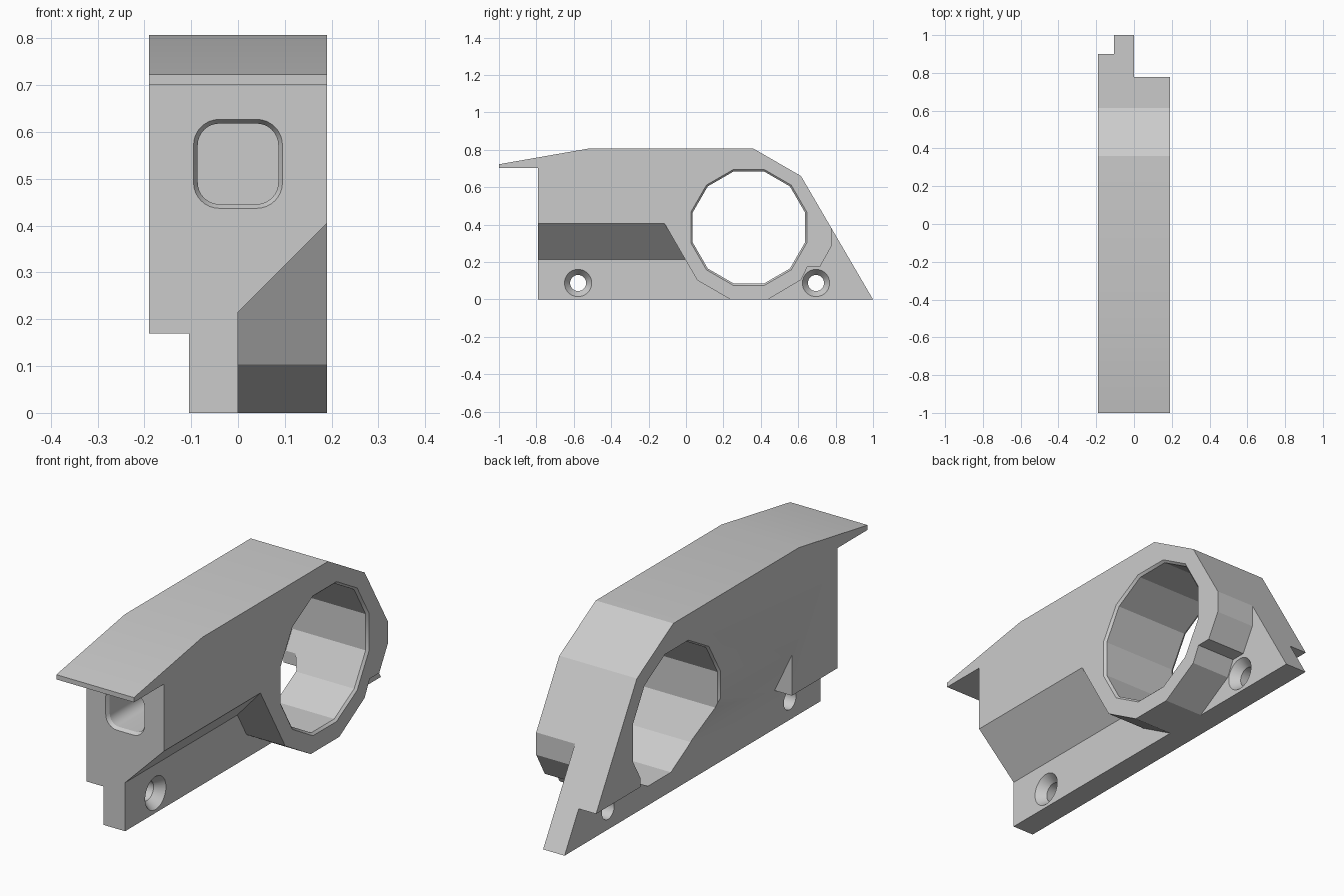
import bpy, bmesh, math

cube = bpy.data.objects.get("Cube")
if cube:
    bpy.data.objects.remove(cube, do_unlink=True)

grey = bpy.data.materials.new("plain_grey")
grey.use_nodes = True
grey.diffuse_color = (0.6, 0.6, 0.6, 1)
grey.node_tree.nodes["Principled BSDF"].inputs["Base Color"].default_value = (0.6, 0.6, 0.6, 1)


def loft(name, rings):
    """Closed solid through matching rings of points."""
    bm = bmesh.new()
    loops = [[bm.verts.new(p) for p in ring] for ring in rings]
    n = len(loops[0])
    for a, b in zip(loops, loops[1:]):
        for i in range(n):
            j = (i + 1) % n
            bm.faces.new((a[i], a[j], b[j], b[i]))
    bm.faces.new(loops[0])
    bm.faces.new(loops[-1])
    bmesh.ops.recalc_face_normals(bm, faces=bm.faces)
    mesh = bpy.data.meshes.new(name)
    bm.to_mesh(mesh)
    bm.free()
    obj = bpy.data.objects.new(name, mesh)
    bpy.context.collection.objects.link(obj)
    mesh.materials.append(grey)
    return obj


def along_x(name, pts, x0, x1):
    return loft(name, [[(x, y, z) for y, z in pts] for x in (x0, x1)])


def along_y(name, pts, y0, y1):
    return loft(name, [[(x, y, z) for x, z in pts] for y in (y0, y1)])


def turned(name, y, z, sides, stations):
    """Round cutter along x; stations are (x, radius)."""
    steps = [2 * math.pi * (i + 0.5) / sides for i in range(sides)]
    return loft(name, [[(x, y + r * math.cos(a), z + r * math.sin(a)) for a in steps]
                       for x, r in stations])


def rounded_square(y, half, radius, cz):
    pts = []
    for k, (sx, sz) in enumerate([(1, 1), (-1, 1), (-1, -1), (1, -1)]):
        for i in range(9):
            a = math.pi / 2 * (k + i / 8)
            pts.append((sx * (half - radius) + radius * math.cos(a), y,
                        cz + sz * (half - radius) + radius * math.sin(a)))
    return pts


def carve(body, cutter):
    mod = body.modifiers.new("cut", 'BOOLEAN')
    mod.operation = 'DIFFERENCE'
    mod.solver = 'EXACT'
    mod.object = cutter
    bpy.ops.object.modifier_apply(modifier=mod.name)
    bpy.data.objects.remove(cutter, do_unlink=True)


W = 0.19
# Main housing, side profile with the overhanging lip
body = along_x("housing", [(-0.79, 0), (1, 0), (0.615, 0.66), (0.36, 0.807), (-0.52, 0.807),
                           (-1, 0.723), (-1, 0.702), (-0.79, 0.702)], -W, W)
bpy.context.view_layer.objects.active = body
body.select_set(True)

# Step along the lower right side, with a slanted relief between the screws
carve(body, along_y("step_cutter", [(-0.105, 0.17), (-0.105, -0.1), (-0.3, -0.1), (-0.3, 0.17)], -1.2, 1.2))
carve(body, along_y("relief_cutter", [(-0.105, 0.17), (-0.105, 0.1), (-0.3, 0.1), (-0.3, 0.583)], -0.47, 0.59))

# Lower left side: sloped underside ending at the ring's slanted face
section = [(0, -0.1), (0.3, -0.1), (0.3, 0.515), (0, 0.215)]
carve(body, loft("underside_cutter", [[(x, -1.2, z) for x, z in section],
                                      [(x, 0.06 - (z - 0.103) * 0.577, z) for x, z in section]]))
# Outer shape of the ring below and behind
carve(body, along_x("ring_front_cutter", [(0.06, 0.103), (0.41, -0.1), (0, -0.1), (0, 0.103)], 0, 0.3))
carve(body, along_x("ring_back_cutter", [(0.265, -0.1), (0.438, 0), (0.615, 0.105), (0.65, 0.176),
                                         (0.717, 0.176), (0.777, 0.283), (0.777, 0.6),
                                         (1.2, 0.6), (1.2, -0.1)], 0, 0.3))

# Twelve-sided opening with a thin chamfered rim
R = 0.30 / math.cos(math.pi / 12)
carve(body, turned("opening_cutter", 0.336, 0.385, 12,
                   [(-W - 0.01, R + 0.015), (-W + 0.01, R), (W - 0.01, R), (W + 0.01, R + 0.02)]))

# Countersunk screw holes
for y in (-0.577, 0.695):
    carve(body, turned("screw_cutter", y, 0.088, 32,
                       [(-0.15, 0.043), (-0.04, 0.043), (0, 0.073), (0.01, 0.0735)]))

# Rounded square socket in the front
carve(body, loft("socket_cutter", [rounded_square(-0.80, 0.101, 0.061, 0.532),
                                   rounded_square(-0.775, 0.086, 0.046, 0.532),
                                   rounded_square(-0.45, 0.086, 0.046, 0.532)]))

bpy.ops.object.shade_smooth_by_angle(angle=math.radians(28))
